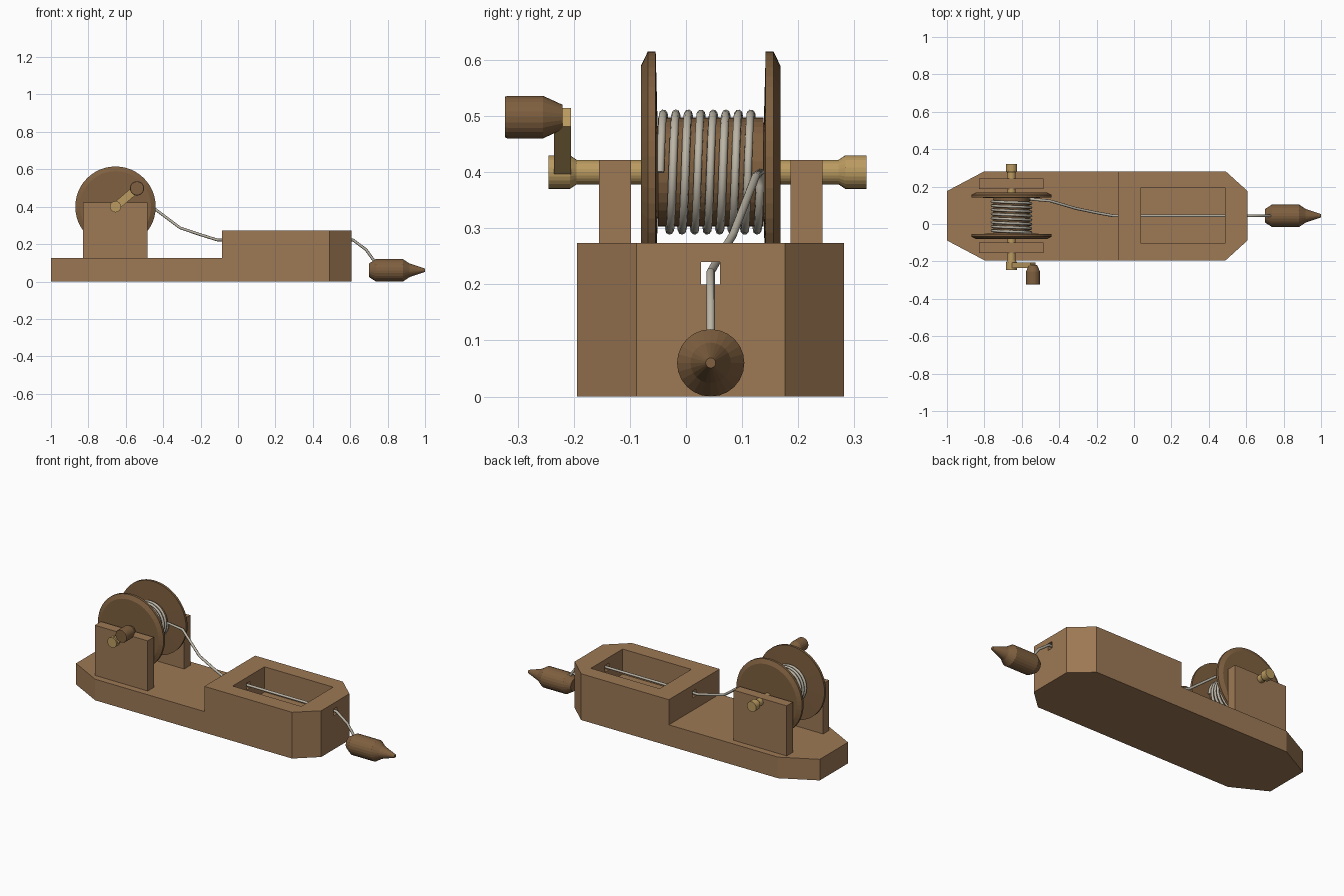
import bpy, bmesh
from math import sin, cos, pi
from mathutils import Vector

if "Cube" in bpy.data.objects:
    bpy.data.objects.remove(bpy.data.objects["Cube"])

MID = 0.044                      # centre line of the body in y
AXLE = Vector((-0.655, 0, 0.4))  # reel axis
HANDLE = Vector((-0.54, 0, 0.498))


def material(name, rgb):
    m = bpy.data.materials.new(name)
    m.use_nodes = True
    m.diffuse_color = (*rgb, 1)
    bsdf = next(n for n in m.node_tree.nodes if n.type == 'BSDF_PRINCIPLED')
    bsdf.inputs["Base Color"].default_value = (*rgb, 1)
    return m


light_wood = material("light wood", (0.34, 0.19, 0.09))
dark_wood = material("dark wood", (0.21, 0.115, 0.05))
brass = material("brass", (0.5, 0.33, 0.12))
cord = material("cord", (0.5, 0.46, 0.38))


def finish(name, bm, mat):
    bmesh.ops.recalc_face_normals(bm, faces=bm.faces)
    mesh = bpy.data.meshes.new(name)
    bm.to_mesh(mesh)
    bm.free()
    obj = bpy.data.objects.new(name, mesh)
    bpy.context.collection.objects.link(obj)
    if mat:
        mesh.materials.append(mat)
    return obj


def box(name, lo, hi, mat=None):
    bm = bmesh.new()
    bmesh.ops.create_cube(bm, size=1)
    for v in bm.verts:
        v.co = [a + (b - a) * (c + 0.5) for a, b, c in zip(lo, hi, v.co)]
    return finish(name, bm, mat)


def lathe(name, profile, centre, axis, mat, sides=24):
    """Turn (position along axis, radius) pairs round the x or y axis."""
    bm = bmesh.new()
    rings = []
    for along, r in profile:
        ring = []
        for i in range(sides):
            a = 2 * pi * i / sides
            u, w = r * cos(a), r * sin(a)
            off = (u, along, w) if axis == 'y' else (along, u, w)
            ring.append(bm.verts.new(centre + Vector(off)))
        rings.append(ring)
    for p, q in zip(rings, rings[1:]):
        for i in range(sides):
            j = (i + 1) % sides
            bm.faces.new((p[i], p[j], q[j], q[i]))
    bm.faces.new(rings[0])
    bm.faces.new(rings[-1])
    return finish(name, bm, mat)


# Body: chamfered plan raised to full height, then carved
half_plan = [(-1, 0.132), (-0.8, 0.238), (0.49, 0.238), (0.607, 0.132)]
plan = [(x, MID + y) for x, y in half_plan] + [(x, MID - y) for x, y in reversed(half_plan)]
bm = bmesh.new()
face = bm.faces.new([bm.verts.new((x, y, 0)) for x, y in plan])
top = bmesh.ops.extrude_face_region(bm, geom=[face])["geom"]
for v in top:
    if isinstance(v, bmesh.types.BMVert):
        v.co.z = 0.274
body = finish("body", bm, light_wood)

cutters = [
    box("deck_cutter", (-1.2, -0.5, 0.125), (-0.085, 0.5, 0.5)),
    box("pocket_cutter", (0.037, -0.103, 0.125), (0.487, 0.195, 0.5)),
    box("channel_cutter", (-0.2, 0.027, 0.2), (0.7, 0.061, 0.24)),
]
bpy.context.view_layer.objects.active = body
for cutter in cutters:
    cutter.hide_render = True
    mod = body.modifiers.new(cutter.name, 'BOOLEAN')
    mod.operation = 'DIFFERENCE'
    mod.solver = 'EXACT'
    mod.object = cutter
    bpy.ops.object.modifier_apply(modifier=mod.name)
    bpy.data.objects.remove(cutter)

# Reel supports, flanges, and axle ends on both sides
flange = [(0.092, 0.02), (0.095, 0.1), (0.098, 0.215), (0.112, 0.215), (0.124, 0.19), (0.124, 0.02)]
for side, label in ((-1, "front"), (1, "back")):
    ys = sorted((MID + side * 0.142, MID + side * 0.199))
    box(label + "_support", (-0.83, ys[0], 0.12), (-0.483, ys[1], 0.422), light_wood)
    lathe(label + "_flange", [(MID + side * y, r) for y, r in flange], AXLE, 'y', dark_wood, 48)

lathe("drum", [(-0.05, 0.097), (0.138, 0.097)], AXLE, 'y', dark_wood, 32)
lathe("axle", [(-0.245, 0.03), (-0.207, 0.03), (-0.195, 0.022), (0.272, 0.022),
               (0.284, 0.03), (0.322, 0.03)], AXLE, 'y', brass)

# Crank arm with its handle
arm = box("crank_arm", (0, -0.235, -0.0215), ((HANDLE - AXLE).length, -0.205, 0.0215), brass)
arm.location = AXLE
arm.rotation_euler.y = -Vector((1, 0)).angle(Vector((HANDLE.x - AXLE.x, HANDLE.z - AXLE.z)))
lathe("crank_handle", [(-0.323, 0.036), (-0.318, 0.038), (-0.255, 0.038), (-0.22, 0.022)],
      HANDLE, 'y', dark_wood)

# Pointed weight at the end of the cord
lathe("weight", [(0.7, 0.036), (0.738, 0.06), (0.882, 0.06), (0.918, 0.036), (1, 0.009)],
      Vector((0, MID, 0.06)), 'x', dark_wood)

# Cord: eight turns on the drum, then through the body to the weight
turns, steps = 8, 28
points = []
for i in range(turns * steps + 1):
    a = 2 * pi * i / steps
    points.append((AXLE.x + 0.104 * cos(a), -0.046 + 0.0223 * i / steps, AXLE.z + 0.104 * sin(a)))
points += [(-0.45, 0.124, 0.392), (-0.31, 0.083, 0.287), (-0.2, 0.06, 0.25),
           (-0.11, MID, 0.222), (0.615, MID, 0.222), (0.685, MID, 0.17),
           (0.735, MID, 0.1), (0.75, MID, 0.06)]
curve = bpy.data.curves.new("cord", 'CURVE')
curve.dimensions = '3D'
curve.bevel_depth = 0.0075
curve.bevel_resolution = 2
curve.use_fill_caps = True
spline = curve.splines.new('POLY')
spline.points.add(len(points) - 1)
for p, co in zip(spline.points, points):
    p.co = (*co, 1)
curve.materials.append(cord)
line = bpy.data.objects.new("cord", curve)
bpy.context.collection.objects.link(line)
bpy.ops.object.select_all(action='DESELECT')
line.select_set(True)
bpy.context.view_layer.objects.active = line
bpy.ops.object.convert(target='MESH')
